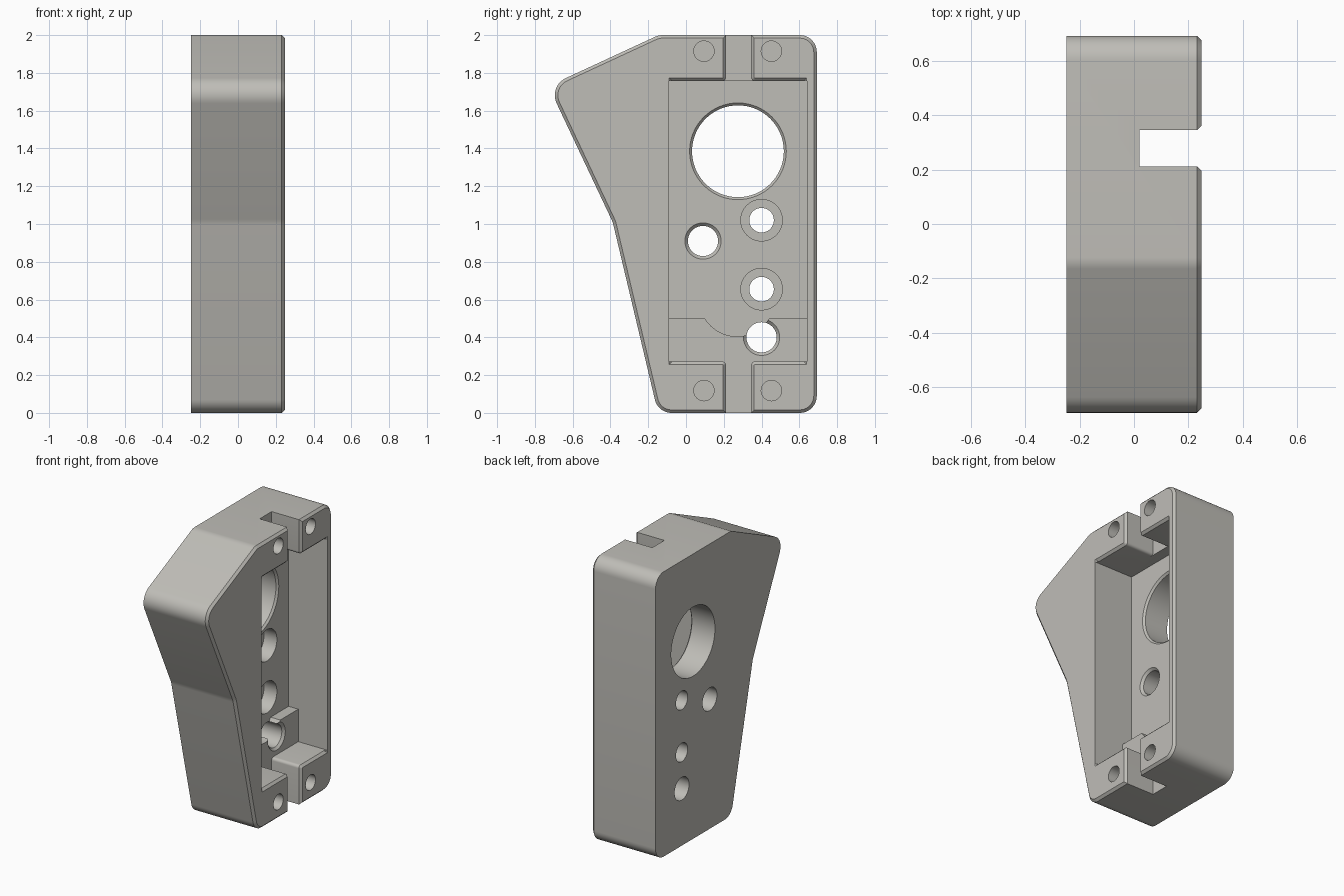
import bpy, bmesh, math
from mathutils import Vector

if "Cube" in bpy.data.objects:
    bpy.data.objects.remove(bpy.data.objects["Cube"])

X0, X1 = -0.2475, 0.2475      # back and open face of the housing
FLOOR, LEDGE = -0.055, 0.02   # pocket floor and raised ledge / slot floor
OUT = 0.35                    # cutters end beyond the open face
CH = 0.016                    # rim chamfer


def rounded(corners, steps=10):
    """Counter-clockwise (y, z, radius) corners -> filleted outline."""
    pts, n = [], len(corners)
    for i, (y, z, r) in enumerate(corners):
        p = Vector((y, z))
        if r == 0:
            pts.append(p)
            continue
        a = (Vector(corners[i - 1][:2]) - p).normalized()
        b = (Vector(corners[(i + 1) % n][:2]) - p).normalized()
        half = a.angle(b) / 2
        c = p + (a + b).normalized() * (r / math.sin(half))
        s = p + a * (r / math.tan(half)) - c
        e = p + b * (r / math.tan(half)) - c
        sweep = -s.angle_signed(e)
        for k in range(steps + 1):
            t = sweep * k / steps
            pts.append(c + Vector((s.x * math.cos(t) - s.y * math.sin(t),
                                   s.x * math.sin(t) + s.y * math.cos(t))))
    return pts


def circle(y, z, r, n=64):
    return [Vector((y + r * math.cos(2 * math.pi * i / n),
                    z + r * math.sin(2 * math.pi * i / n))) for i in range(n)]


def rect(y0, y1, z0, z1):
    return [Vector(p) for p in ((y0, z0), (y1, z0), (y1, z1), (y0, z1))]


def offset(pts, d):
    """Mitred outward offset of a counter-clockwise outline."""
    res, n = [], len(pts)
    for i, p in enumerate(pts):
        u = (p - pts[i - 1]).normalized()
        v = (pts[(i + 1) % n] - p).normalized()
        n1, n2 = Vector((u.y, -u.x)), Vector((v.y, -v.x))
        res.append(p + (n1 + n2) * (d / (1 + n1.dot(n2))))
    return res


def loft(name, pts, sections):
    """Solid along x from (x, outward offset) sections."""
    bm = bmesh.new()
    rings = [[bm.verts.new((x, p.x, p.y)) for p in offset(pts, d)] for x, d in sections]
    n = len(pts)
    bm.faces.new(rings[0][::-1])
    bm.faces.new(rings[-1])
    for a, b in zip(rings, rings[1:]):
        for i in range(n):
            j = (i + 1) % n
            bm.faces.new((a[i], a[j], b[j], b[i]))
    bmesh.ops.recalc_face_normals(bm, faces=bm.faces)
    me = bpy.data.meshes.new(name)
    bm.to_mesh(me)
    bm.free()
    ob = bpy.data.objects.new(name, me)
    bpy.context.collection.objects.link(ob)
    return ob


# Housing body with a chamfered rim on the open side
outline = rounded([(0.6925, 0, 0.09), (0.6925, 2, 0.09), (-0.145, 2, 0.1),
                   (-0.728, 1.73, 0.1), (-0.388, 1.01, 0.15), (-0.148, 0, 0.09)])
housing = loft("housing", outline, [(X0, 0), (X1 - CH, 0), (X1, -CH)])
bpy.context.view_layer.objects.active = housing
housing.select_set(True)


def cut(pts, sections):
    cutter = loft("cutter", pts, sections)
    cutter.hide_render = True
    mod = housing.modifiers.new("cut", 'BOOLEAN')
    mod.operation, mod.solver, mod.object = 'DIFFERENCE', 'EXACT', cutter
    bpy.ops.object.modifier_apply(modifier=mod.name)
    bpy.data.objects.remove(cutter)


# Shallow pocket
Y0, Y1, Z0, Z1 = -0.09, 0.64, 0.272, 1.757
cut(rect(Y0, Y1, Z0, Z1), [(LEDGE, 0), (OUT, 0)])

# End slots, with chamfered lips along slots and pocket ends
S0, S1, R, I = 0.212, 0.345, 0.02, CH + 0.001
slots = rounded([(Y0 + I, Z0, 0), (S0, Z0, R), (S0, -0.1, 0), (S1, -0.1, 0),
                 (S1, Z0, R), (Y1 - I, Z0, 0), (Y1 - I, Z1, 0), (S1, Z1, R),
                 (S1, 2.1, 0), (S0, 2.1, 0), (S0, Z1, R), (Y0 + I, Z1, 0)], 6)
cut(slots, [(LEDGE, 0), (X1 - CH, 0), (X1, CH), (OUT, CH)])

# Deep pocket, its lower edge scooped into the ledge
cy, cz, cr = 0.27, 0.605, 0.2
a = math.asin((cz - 0.5) / cr)
scoop = [Vector((cy + cr * math.cos(t), cz + cr * math.sin(t))) for t in
         (math.pi + a + (math.pi - 2 * a) * k / 24 for k in range(25))]
cut([Vector((Y0, 0.5))] + scoop + [Vector((Y1, 0.5)), Vector((Y1, Z1)), Vector((Y0, Z1))],
    [(FLOOR, 0), (OUT, 0)])

# Through holes with chamfered mouths: y, z, radius, chamfer, mouth level
for y, z, r, c, x in ((0.275, 1.385, 0.243, 0.013, FLOOR),
                      (0.09, 0.91, 0.08, 0.016, FLOOR),
                      (0.4, 0.4, 0.08, 0.016, LEDGE)):
    cut(circle(y, z, r), [(-0.4, 0), (x - c, 0), (x, c), (OUT - 0.2, c)])

# Counterbored through holes
for z in (1.02, 0.655):
    cut(circle(0.4, z, 0.065), [(-0.4, 0), (0.1, 0)])
    cut(circle(0.4, z, 0.11), [(FLOOR - 0.1, 0), (0.1, 0)])

# Blind screw holes in the corner blocks
for y in (0.095, 0.452):
    for z in (0.118, 1.915):
        cut(circle(y, z, 0.054, 32), [(0.0, 0), (OUT, 0)])

# Finish
mat = bpy.data.materials.new("warm grey")
mat.diffuse_color = (0.52, 0.51, 0.475, 1)
mat.use_nodes = True
mat.node_tree.nodes["Principled BSDF"].inputs["Base Color"].default_value = mat.diffuse_color
housing.data.materials.clear()
housing.data.materials.append(mat)
for p in housing.data.polygons:
    p.material_index = 0
bpy.ops.object.shade_smooth_by_angle(angle=math.radians(30))
